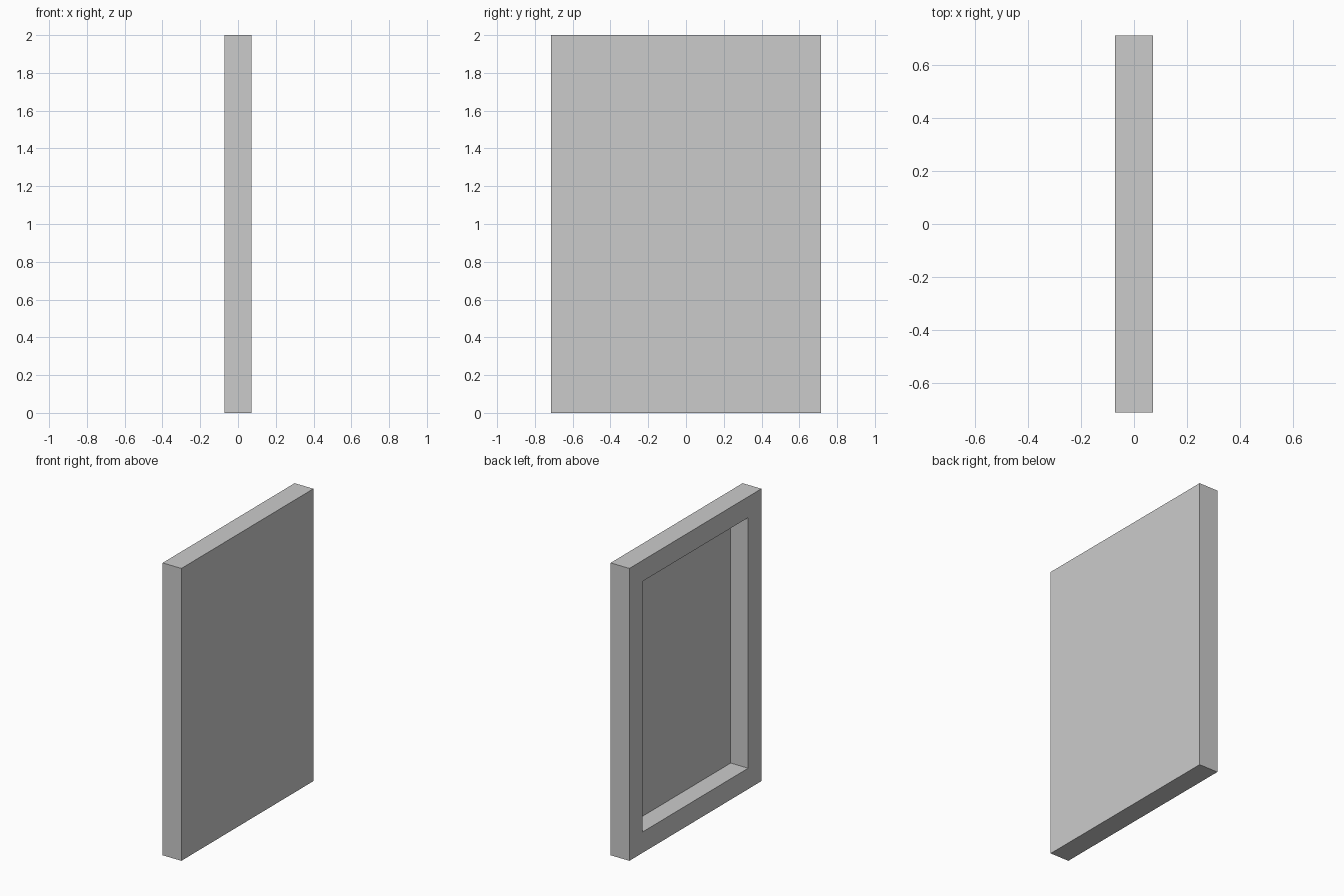
import bpy, bmesh
from mathutils import Vector

if "Cube" in bpy.data.objects:
    bpy.data.objects.remove(bpy.data.objects["Cube"])

DEPTH, WIDTH, HEIGHT = 0.142, 1.427, 2.0
BORDER, RECESS = 0.143, 0.132

# Upright slab standing on the ground
bm = bmesh.new()
bmesh.ops.create_cube(bm, size=1.0)
bmesh.ops.scale(bm, vec=(DEPTH, WIDTH, HEIGHT), verts=bm.verts)
bmesh.ops.translate(bm, vec=(0, 0, HEIGHT / 2), verts=bm.verts)
bm.normal_update()

# Frame border on the -x face, then a deep recess leaving a thin backing
face = min(bm.faces, key=lambda f: f.calc_center_median().x)
bmesh.ops.inset_region(bm, faces=[face], thickness=BORDER, use_even_offset=True)
floor = bmesh.ops.extrude_discrete_faces(bm, faces=[face])["faces"][0]
bmesh.ops.translate(bm, vec=Vector((RECESS, 0, 0)), verts=floor.verts)
bmesh.ops.recalc_face_normals(bm, faces=bm.faces)

mesh = bpy.data.meshes.new("recessed_panel")
bm.to_mesh(mesh)
bm.free()
panel = bpy.data.objects.new("recessed_panel", mesh)
bpy.context.collection.objects.link(panel)
